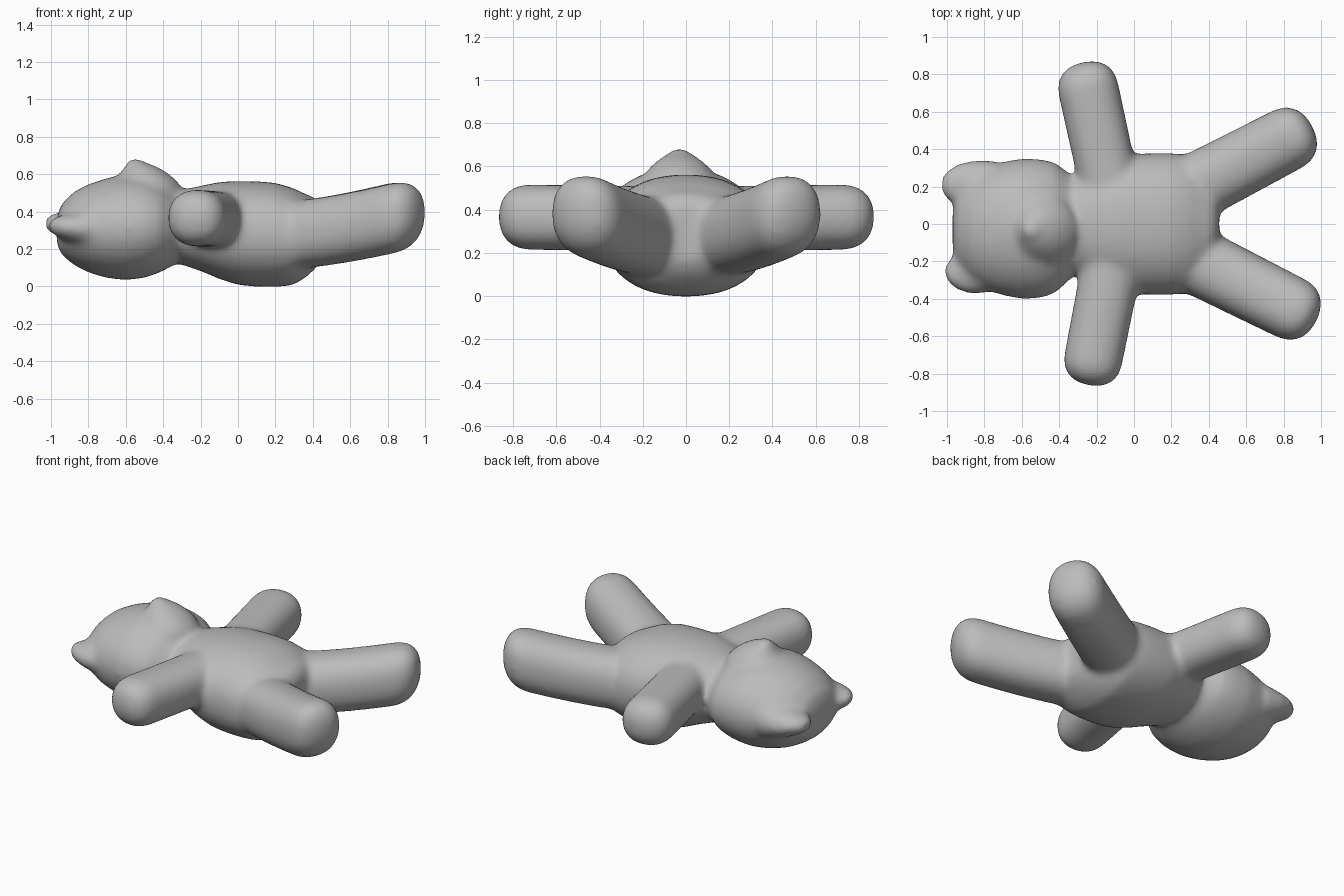
import bpy, bmesh, math
from mathutils import Vector

cube = bpy.data.objects.get("Cube")
if cube:
    bpy.data.objects.remove(cube, do_unlink=True)

grey = bpy.data.materials.new("soft_grey")
grey.use_nodes = True
grey.diffuse_color = (0.5, 0.5, 0.5, 1)
grey.node_tree.nodes["Principled BSDF"].inputs["Base Color"].default_value = (0.5, 0.5, 0.5, 1)


def power(v, e):
    return math.copysign(abs(v) ** e, v)


def loft(bm, direction, stations, squareness=2.0, sides=32):
    """Closed skin through oval rings (x, y, z, half width, half height)."""
    d = Vector(direction).normalized()
    up = Vector((1, 0, 0)) if abs(d.z) > 0.9 else Vector((0, 0, 1))
    side = up.cross(d).normalized()
    up = d.cross(side)
    rings = []
    for x, y, z, w, h in stations:
        ring = []
        for i in range(sides):
            a = 2 * math.pi * i / sides
            u = w * power(math.cos(a), 2 / squareness)
            v = h * power(math.sin(a), 2 / squareness)
            ring.append(bm.verts.new(Vector((x, y, z)) + side * u + up * v))
        rings.append(ring)
    for a, b in zip(rings, rings[1:]):
        for i in range(sides):
            j = (i + 1) % sides
            bm.faces.new((a[i], a[j], b[j], b[i]))
    bm.faces.new(rings[0][::-1])
    bm.faces.new(rings[-1])


def limb(bm, root, tip, root_size, tip_size):
    """Limb curving up to a rounded, slightly flattened paw at tip."""
    a, b = Vector(root), Vector(tip)
    d = Vector((b.x - a.x, b.y - a.y, 0))
    cap = tip_size[0] * 0.95 / d.length
    stations = [(t * (1 - cap), 1) for t in (0, 0.2, 0.4, 0.6, 0.8)]
    for i in range(9):
        s = math.sin(math.pi / 2 * i / 8)
        stations.append((1 - cap + cap * s, max(0.12, (1 - s ** 2.4) ** (1 / 2.4))))
    rows = []
    for t, k in stations:
        f = min(1, t / (1 - cap))
        w = root_size[0] + (tip_size[0] - root_size[0]) * f
        h = root_size[1] + (tip_size[1] - root_size[1]) * f
        p = a.lerp(b, t)
        rows.append((p.x, p.y, a.z + (b.z - a.z) * t ** 1.5, w * k, h * k))
    loft(bm, d, rows, 2.3)


bm = bmesh.new()

# Torso, from neck to crotch
loft(bm, (1, 0, 0), [
    (-0.38, 0, 0.31, 0.20, 0.15), (-0.30, 0, 0.315, 0.27, 0.20),
    (-0.20, 0, 0.31, 0.32, 0.228), (-0.10, 0, 0.299, 0.355, 0.26),
    (0.00, 0, 0.285, 0.375, 0.278), (0.10, 0, 0.28, 0.38, 0.282),
    (0.20, 0, 0.276, 0.38, 0.279), (0.29, 0, 0.266, 0.37, 0.262),
    (0.36, 0, 0.27, 0.32, 0.225), (0.42, 0, 0.285, 0.23, 0.185),
    (0.455, 0, 0.29, 0.12, 0.13)], 2.2)

# Head, from crown to neck
loft(bm, (1, 0, 0), [
    (-0.97, -0.03, 0.30, 0.11, 0.07), (-0.945, -0.03, 0.305, 0.20, 0.135),
    (-0.88, -0.03, 0.31, 0.27, 0.195), (-0.80, -0.025, 0.31, 0.325, 0.237),
    (-0.70, -0.025, 0.312, 0.358, 0.268), (-0.60, -0.025, 0.315, 0.377, 0.283),
    (-0.50, -0.025, 0.317, 0.373, 0.272), (-0.42, -0.02, 0.317, 0.35, 0.245),
    (-0.35, -0.015, 0.314, 0.29, 0.205), (-0.28, -0.01, 0.314, 0.22, 0.16)])

# Muzzle with a small upturned nose
loft(bm, (0, 0, 1), [
    (-0.48, -0.03, 0.45, 0.20, 0.20), (-0.487, -0.03, 0.55, 0.175, 0.175),
    (-0.50, -0.03, 0.60, 0.135, 0.135), (-0.515, -0.03, 0.635, 0.095, 0.095),
    (-0.545, -0.03, 0.665, 0.05, 0.05), (-0.56, -0.03, 0.687, 0.025, 0.025)])

# Flat ears
loft(bm, (-1, 0.1, 0), [
    (-0.76, 0.20, 0.31, 0.14, 0.13), (-0.88, 0.21, 0.32, 0.13, 0.095),
    (-0.95, 0.215, 0.33, 0.11, 0.068), (-1.00, 0.215, 0.335, 0.08, 0.05),
    (-1.03, 0.215, 0.335, 0.04, 0.03)])
loft(bm, (-1, -0.4, 0), [
    (-0.75, -0.20, 0.31, 0.14, 0.13), (-0.85, -0.25, 0.31, 0.13, 0.095),
    (-0.92, -0.27, 0.315, 0.115, 0.068), (-0.975, -0.28, 0.32, 0.08, 0.05),
    (-1.005, -0.285, 0.325, 0.04, 0.03)])

# Arms
limb(bm, (-0.13, 0.20, 0.36), (-0.275, 0.865, 0.367), (0.16, 0.15), (0.163, 0.152))
limb(bm, (-0.115, -0.20, 0.36), (-0.245, -0.862, 0.367), (0.162, 0.15), (0.157, 0.152))

# Legs
limb(bm, (0.22, 0.14, 0.27), (0.953, 0.523, 0.40), (0.182, 0.182), (0.172, 0.188))
limb(bm, (0.22, -0.14, 0.27), (0.975, -0.518, 0.40), (0.182, 0.182), (0.172, 0.188))

bmesh.ops.recalc_face_normals(bm, faces=bm.faces)
mesh = bpy.data.meshes.new("plush_bear")
bm.to_mesh(mesh)
bm.free()
bear = bpy.data.objects.new("plush_bear", mesh)
bpy.context.collection.objects.link(bear)
bpy.ops.object.select_all(action='DESELECT')
bear.select_set(True)
bpy.context.view_layer.objects.active = bear

# Fuse the parts into one skin and soften the seams
fuse = bear.modifiers.new("fuse", 'REMESH')
fuse.mode = 'VOXEL'
fuse.voxel_size = 0.016
soften = bear.modifiers.new("soften", 'SMOOTH')
soften.factor = 0.5
soften.iterations = 24
for name in ("fuse", "soften"):
    bpy.ops.object.modifier_apply(modifier=name)

bear.data.materials.clear()
bear.data.materials.append(grey)
bpy.ops.object.shade_smooth()
